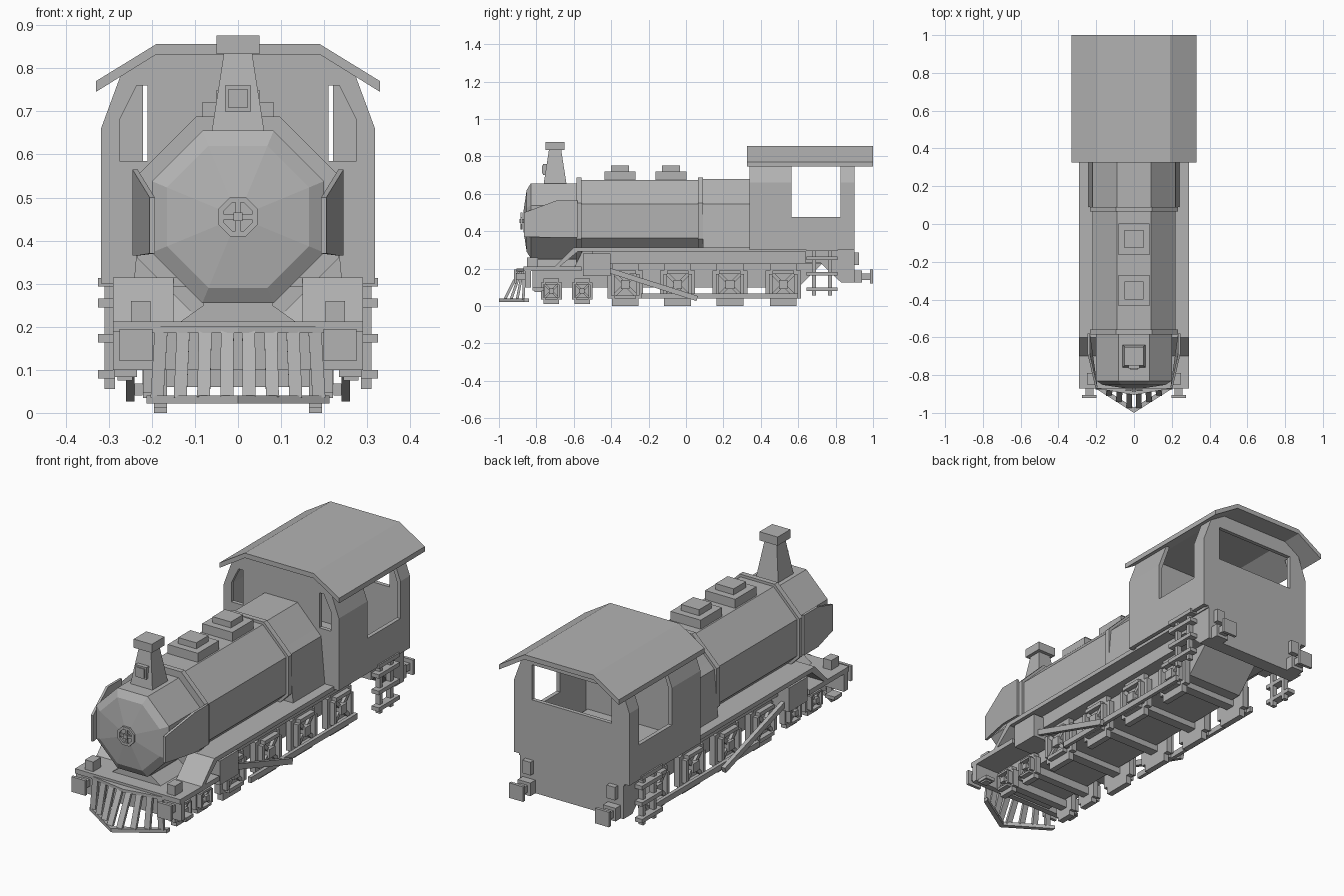
import bpy, bmesh, math
from mathutils import Vector

GREY = bpy.data.materials.new("grey")
GREY.diffuse_color = (0.45, 0.45, 0.45, 1)


def loft(name, rings):
    """Skin a series of equal-length 3D rings and cap both ends."""
    bm = bmesh.new()
    vs = [[bm.verts.new(p) for p in r] for r in rings]
    n = len(vs[0])
    for a, b in zip(vs, vs[1:]):
        for i in range(n):
            j = (i + 1) % n
            bm.faces.new((a[i], a[j], b[j], b[i]))
    bm.faces.new(vs[0])
    bm.faces.new(vs[-1])
    bmesh.ops.recalc_face_normals(bm, faces=bm.faces)
    me = bpy.data.meshes.new(name)
    bm.to_mesh(me)
    bm.free()
    me.materials.append(GREY)
    ob = bpy.data.objects.new(name, me)
    bpy.context.collection.objects.link(ob)
    return ob


def prism(name, pts, axis, a, b):
    """Extrude a 2D profile along an axis from a to b."""
    put = {'x': lambda p, t: (t, p[0], p[1]),
           'y': lambda p, t: (p[0], t, p[1]),
           'z': lambda p, t: (p[0], p[1], t)}[axis]
    return loft(name, [[put(p, t) for p in pts] for t in (a, b)])


def box(name, x0, x1, y0, y1, z0, z1):
    return prism(name, [(x0, y0), (x1, y0), (x1, y1), (x0, y1)], 'z', z0, z1)


def beam(name, p, q, w, h):
    """Rectangular bar between two points."""
    p, q = Vector(p), Vector(q)
    d = (q - p).normalized()
    u = d.cross(Vector((1, 0, 0)))
    u = u.normalized() if u.length > 0.05 else Vector((0, 0, 1))
    v = d.cross(u).normalized()
    c = [u * h / 2 * i + v * w / 2 * j for i, j in ((1, 1), (1, -1), (-1, -1), (-1, 1))]
    return loft(name, [[e + k for k in c] for e in (p, q)])


def octagon(ap, y, zc=0.455):
    r = ap / math.cos(math.pi / 8)
    return [(r * math.cos(math.pi / 8 + i * math.pi / 4), y,
             zc + r * math.sin(math.pi / 8 + i * math.pi / 4)) for i in range(8)]


def sym(half):
    """Complete a right-half outline by mirroring it in x."""
    return half + [(-x, z) for x, z in reversed(half)]


# Boiler, bands, smokebox with domed door
loft("boiler", [octagon(0.22, -0.57), octagon(0.22, 0.34)])
for y in (-0.585, 0.065):
    loft("boiler_band", [octagon(0.233, y), octagon(0.233, y + 0.026)])
loft("smokebox", [octagon(0.2, -0.575), octagon(0.2, -0.83), octagon(0.165, -0.852),
                  octagon(0.045, -0.87)])
prism("firebox", sym([(0.09, 0.68), (0.22, 0.545), (0.242, 0.3)]), 'y', 0.09, 0.34)
prism("smokebox_saddle", sym([(0.08, 0.3), (0.08, 0.25), (0.15, 0.2)]), 'y', -0.8, -0.58)

# Door handwheel
o, i = octagon(0.045, -0.885), octagon(0.033, -0.885)
for k in range(8):
    m = (k + 1) % 8
    ring = [o[k], o[m], i[m], i[k]]
    loft("handwheel_rim", [ring, [(p[0], -0.875, p[2]) for p in ring]])
box("handwheel_spoke", -0.036, 0.036, -0.883, -0.875, 0.449, 0.461)
box("handwheel_spoke", -0.006, 0.006, -0.883, -0.875, 0.419, 0.491)
box("handwheel_shaft", -0.01, 0.01, -0.89, -0.865, 0.445, 0.465)

# Chimney with cap and headlamp
loft("chimney", [[(sx * r, -0.7 + sy * r, z) for sx, sy in ((1, 1), (1, -1), (-1, -1), (-1, 1))]
                 for r, z in ((0.063, 0.64), (0.032, 0.84))])
box("chimney_cap", -0.05, 0.05, -0.75, -0.65, 0.833, 0.876)
box("headlamp", -0.03, 0.03, -0.765, -0.73, 0.7, 0.76)
box("headlamp_glass", -0.022, 0.022, -0.77, -0.76, 0.708, 0.752)

# Domes
for y in (-0.352, -0.08):
    box("dome_base", -0.083, 0.083, y - 0.083, y + 0.083, 0.66, 0.72)
    box("dome_top", -0.05, 0.05, y - 0.048, y + 0.048, 0.72, 0.75)

# Chassis, running board, front deck and beams
prism("chassis", [(-0.82, 0.2), (-0.82, 0.1), (0.6, 0.1), (0.74, 0.24), (0.74, 0.3), (-0.55, 0.3),
                  (-0.6, 0.2)], 'x', -0.155, 0.155)
box("side_frame", -0.225, 0.225, -0.5, 0.75, 0.225, 0.295)
box("running_board", -0.29, 0.29, -0.6, 0.9, 0.292, 0.314)
box("front_deck", -0.29, 0.29, -0.87, -0.56, 0.188, 0.212)
box("front_beam", -0.29, 0.29, -0.86, -0.83, 0.1, 0.19)
prism("rear_frame", [(0.64, 0.3), (0.64, 0.23), (0.72, 0.23), (0.83, 0.125), (0.9, 0.125),
                     (0.9, 0.3)], 'x', -0.285, 0.285)


def wheel(s, y, zc, r):
    """Stepped block wheel with flange, rim blocks, spokes and hub."""
    a, b = r * 0.82, r * 0.62
    plus = [(b, r), (b, a * 0.8), (a, a * 0.8), (a, -a * 0.8), (b, -a * 0.8), (b, -r)]
    pts = [(y + p, zc + q) for p, q in sym(plus)]
    prism("wheel_disc", pts, 'x', s * 0.165, s * 0.195)
    t, w = r * 0.5, r * 0.16
    for d in (-1, 1):
        for nm, y0, y1, z0, z1 in (("wheel_rim", d * t, d * (t + w), -t, t),
                                   ("wheel_rim", -t, t, d * t, d * (t + w))):
            box(nm, s * 0.19, s * 0.22, y + y0, y + y1, zc + z0, zc + z1)
        beam("wheel_spoke", (s * 0.2, y - t, zc - d * t), (s * 0.2, y + t, zc + d * t), 0.02, w)
    h = r * 0.2
    box("wheel_hub", s * 0.19, s * 0.222, y - h, y + h, zc - h, zc + h)


big, small = (-0.325, -0.045, 0.235, 0.52), (-0.72, -0.555)
for y in big:
    box("axle", -0.17, 0.17, y - 0.025, y + 0.025, 0.07, 0.12)
for y in small:
    box("small_axle", -0.17, 0.17, y - 0.02, y + 0.02, 0.06, 0.1)

# Everything that is mirrored left and right
for s in (-1, 1):
    for y in big:
        wheel(s, y, 0.115, 0.115)
    for y in small:
        wheel(s, y, 0.08, 0.068)
    # Cylinder and rods
    box("cylinder", s * 0.16, s * 0.285, -0.55, -0.405, 0.16, 0.28)
    beam("main_rod", (s * 0.25, -0.41, 0.19), (s * 0.25, 0.06, 0.04), 0.02, 0.028)
    box("coupling_rod", s * 0.222, s * 0.24, -0.24, 0.6, 0.04, 0.068)
    # Sloping board from deck to running board
    prism("sloped_board", [(-0.58, 0.314), (-0.6, 0.314), (-0.7, 0.212), (-0.7, 0.19), (-0.58, 0.29)],
          'x', s * 0.15, s * 0.29)
    # Smoke deflector, angled in towards the front
    out = [(-0.58, 0.565), (-0.69, 0.565), (-0.865, 0.5), (-0.865, 0.37), (-0.69, 0.365), (-0.58, 0.365)]
    xs = [0.245, 0.245, 0.205, 0.205, 0.245, 0.245]
    loft("smoke_deflector", [[(s * (x - t), y, z) for x, (y, z) in zip(xs, out)] for t in (0, 0.012)])
    # Buffers and lamps at both ends
    for e, y in ((-1, -0.86), (1, 0.9)):
        tip = 0.92 if e < 0 else 1.0
        box("buffer_plate", s * 0.198, s * 0.275, e * (tip - 0.015), e * tip, 0.12, 0.195)
        box("buffer_shank", s * 0.215, s * 0.258, y, e * (tip - 0.01), 0.14, 0.175)
    box("rear_buffer_socket", s * 0.2, s * 0.27, 0.89, 0.94, 0.125, 0.19)
    box("front_lamp", s * 0.203, s * 0.248, -0.85, -0.79, 0.21, 0.26)
    box("rear_lamp", s * 0.21, s * 0.255, 0.895, 0.925, 0.22, 0.285)
    # Small front step
    box("front_step", s * 0.235, s * 0.287, -0.82, -0.76, 0.083, 0.1)
    box("front_step_base", s * 0.245, s * 0.28, -0.81, -0.77, 0.075, 0.085)
    # Cab ladder
    for y in (0.685, 0.77):
        box("ladder_post", s * 0.285, s * 0.31, y - 0.01, y + 0.01, 0.055, 0.31)
    for z in (0.09, 0.173, 0.255, 0.303):
        box("ladder_rung", s * 0.285, s * 0.325, 0.645, 0.81, z - 0.01, z + 0.01)

    # Cab side walls around the open side window
    side = [(0.318, 0.3), (0.318, 0.66), (0.272, 0.785), (0.252, 0.785), (0.298, 0.655), (0.298, 0.3)]
    for y0, y1 in ((0.34, 0.565), (0.825, 0.9)):
        prism("cab_side", [(s * x, z) for x, z in side], 'y', y0, y1)
    box("cab_side_sill", s * 0.298, s * 0.318, 0.565, 0.825, 0.3, 0.475)
    # Cab front and rear pillars beside the windows
    pillar = [(0.275, 0.585), (0.318, 0.585), (0.318, 0.66), (0.272, 0.785), (0.235, 0.76), (0.275, 0.68)]
    prism("cab_front_pillar", [(s * x, z) for x, z in pillar], 'y', 0.34, 0.36)
    rear = [(0.22, 0.585), (0.318, 0.585), (0.318, 0.66), (0.272, 0.785), (0.22, 0.76)]
    prism("cab_rear_pillar", [(s * x, z) for x, z in rear], 'y', 0.88, 0.9)

    # Cowcatcher foot and bars
    prism("cowcatcher_foot", [(0, -1), (s * 0.212, -0.865), (s * 0.212, -0.84), (0, -0.972)],
          'z', 0.022, 0.04)
    for k in range(4):
        x = 0.026 + 0.054 * k
        f = 1 - x / 0.212
        beam("cowcatcher_bar", (s * x * 0.95, -0.86 - 0.035 * f, 0.19),
             (s * x, -0.855 - 0.13 * f, 0.035), 0.03, 0.014)
prism("cowcatcher_top", [(-0.2, -0.85), (0.2, -0.85), (0.2, -0.87), (0, -0.905), (-0.2, -0.87)],
      'z', 0.185, 0.2)

# Cab front, rear and roof
gable = sym([(0.235, 0.76), (0.272, 0.785), (0.19, 0.84)])
for name, y in (("cab_front", 0.34), ("cab_rear", 0.88)):
    box(name + "_lower", -0.318, 0.318, y, y + 0.02, 0.3, 0.585)
    prism(name + "_gable", gable, 'y', y, y + 0.02)
box("cab_front_centre", -0.21, 0.21, 0.34, 0.36, 0.585, 0.76)
prism("cab_roof", sym([(0.19, 0.832), (0.33, 0.745), (0.33, 0.77), (0.19, 0.856)]), 'y', 0.325, 1.0)
